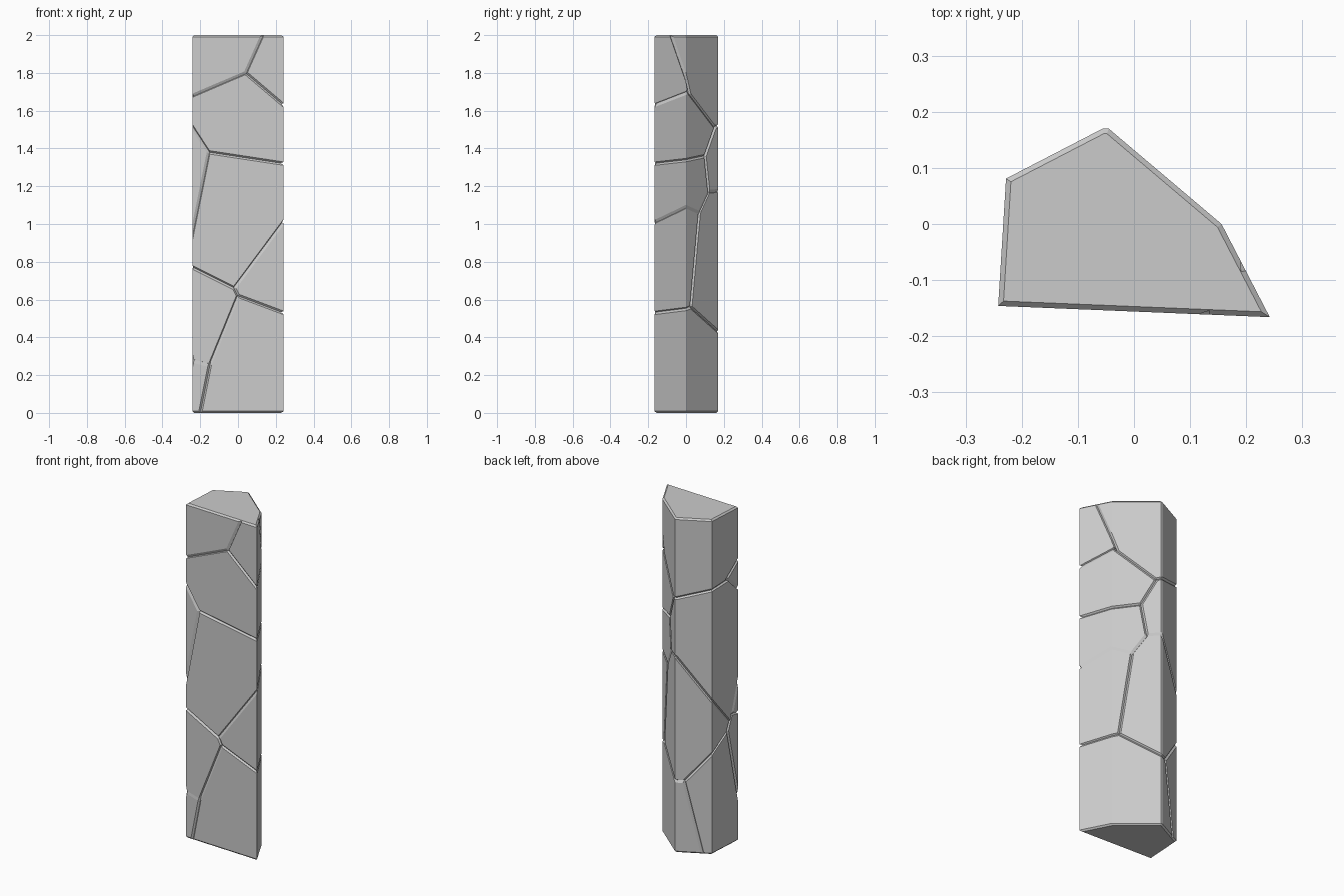
import bpy, bmesh
from mathutils import Vector as V

if "Cube" in bpy.data.objects:
    bpy.data.objects.remove(bpy.data.objects["Cube"])

HEIGHT, BEVEL = 2.0, 0.009
OUTLINE = [(-0.242, -0.146), (0.242, -0.166), (0.156, 0), (-0.045, 0.17),
           (-0.056, 0.17), (-0.228, 0.081)]

# Rough centre of every stone chunk
CENTRES = {
    "top_left": (-.08, 0, 1.85), "top_right": (.19, -.13, 1.85),
    "upper": (.03, -.03, 1.5), "upper_back": (-.19, .05, 1.25),
    "middle": (.03, -.1, 1.1), "right": (.15, -.08, .75),
    "lower_back": (-.1, .08, .75), "front_sliver": (-.2, -.14, .5),
    "base": (.05, -.02, .25), "base_left": (-.21, 0, .3)}

# Points where several cracks meet
a, b = (.04, -.157, 1.8), (.147, .01, 1.7)
c, d = (-.155, -.148, 1.38), (.036, .1, 1.36)
e, f = (.012, .12, 1.17), (.072, .07, 1.06)
g, h = (-.02, -.155, .66), (0, -.155, .62)
i, j = (.125, .025, .56), (-.093, .147, .43)
k, m = (-.234, -.054, .69), (-.239, -.09, .78)
n, o = (-.15, -.15, .25), (-.034, -.128, .672)

# Crack planes: the two chunks they part and three points on the plane
CRACKS = [
    ("top_left", "top_right", a, (.13, -.16, 2), (.195, -.08, 2)),
    ("top_left", "upper", a, b, (-.24, -.145, 1.68)),
    ("top_right", "upper", a, b, (.24, -.165, 1.63)),
    ("top_left", "upper_back", (-.05, .168, 1.52), (-.228, .082, 1.58), (-.236, -.045, 1.59)),
    ("upper", "upper_back", c, d, (-.24, -.145, 1.51)),
    ("upper", "middle", c, d, (.24, -.165, 1.32)),
    ("upper_back", "middle", c, d, (-.24, -.145, .96)),
    ("upper_back", "lower_back", e, (-.05, .168, 1.17), (-.228, .082, .92)),
    ("middle", "lower_back", e, f, m),
    ("middle", "right", g, (.24, -.165, 1.01), (.155, 0, 1.09)),
    ("middle", "front_sliver", g, m, (-.24, -.145, .77)),
    ("right", "front_sliver", g, h, o),
    ("right", "lower_back", f, i, o),
    ("right", "base", h, i, (.24, -.165, .53)),
    ("base", "lower_back", i, j, (-.05, .168, .43)),
    ("lower_back", "base_left", j, k, (-.228, .082, .6)),
    ("lower_back", "front_sliver", k, m, o),
    ("front_sliver", "base_left", k, n, (-.24, -.145, .28)),
    ("front_sliver", "base", h, n, (-.02, -.125, .61)),
    ("base", "base_left", n, j, (-.2, -.147, 0))]

SIDES = []
for p, q in zip(OUTLINE, OUTLINE[1:] + OUTLINE[:1]):
    SIDES.append((V((*p, 0)), V((q[1] - p[1], p[0] - q[0], 0)).normalized()))


def column():
    bm = bmesh.new()
    face = bm.faces.new([bm.verts.new((x, y, 0)) for x, y in OUTLINE])
    top = bmesh.ops.extrude_face_region(bm, geom=[face], use_keep_orig=True)["geom"]
    bmesh.ops.translate(bm, vec=(0, 0, HEIGHT),
                        verts=[v for v in top if isinstance(v, bmesh.types.BMVert)])
    bmesh.ops.recalc_face_normals(bm, faces=bm.faces[:])
    return bm


def slice_off(bm, point, normal):
    """Cut away what lies beyond the plane and cap the hole."""
    bmesh.ops.bisect_plane(bm, geom=bm.verts[:] + bm.edges[:] + bm.faces[:], dist=1e-6,
                           plane_co=point, plane_no=normal, clear_outer=True)
    rim = [ed for ed in bm.edges if ed.is_boundary]
    if rim:
        bmesh.ops.holes_fill(bm, edges=rim, sides=0)
    bmesh.ops.recalc_face_normals(bm, faces=bm.faces[:])


def is_skin(face):
    return any(all(abs((v.co - p).dot(nrm)) < 1e-4 for v in face.verts) for p, nrm in SIDES)


def chamfer_rims(bm):
    """Chamfer edges between the outer skin and crack, top or bottom faces."""
    bm.normal_update()
    cuts = []
    for ed in bm.edges:
        if len(ed.link_faces) != 2 or ed.calc_length() < 1e-4:
            continue
        f1, f2 = ed.link_faces
        if is_skin(f1) == is_skin(f2):
            continue
        p, q = (v.co for v in ed.verts)
        inward = f1.normal.cross(q - p).normalized()
        if inward.dot(f1.calc_center_median() - p) < 0:
            inward = -inward
        cuts.append(((p + q) / 2 + inward * BEVEL, (f1.normal + f2.normal).normalized()))
    for point, normal in cuts:
        slice_off(bm, point, normal)


# Stone chunks
for name, centre in CENTRES.items():
    bm = column()
    for first, second, p, q, r in CRACKS:
        if name in (first, second):
            p, q, r = V(p), V(q), V(r)
            normal = (q - p).cross(r - p).normalized()
            if normal.dot(V(centre) - p) > 0:
                normal = -normal
            slice_off(bm, p, normal)
    chamfer_rims(bm)
    mesh = bpy.data.meshes.new(name + "_chunk")
    bm.to_mesh(mesh)
    bm.free()
    bpy.context.collection.objects.link(bpy.data.objects.new(name + "_chunk", mesh))
